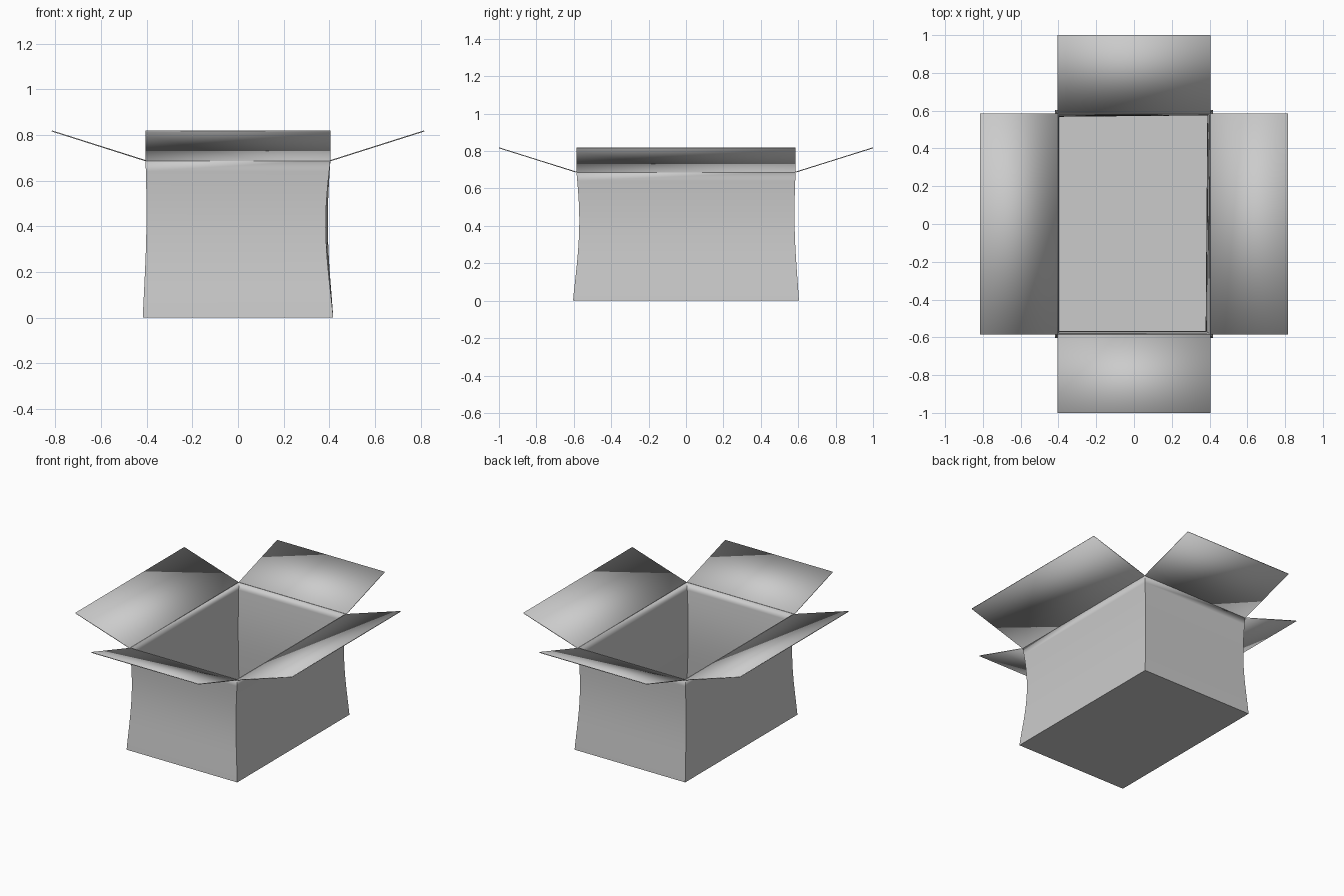
import bpy
import math

if "Cube" in bpy.data.objects:
    bpy.data.objects.remove(bpy.data.objects["Cube"])

THICK = 0.005
HEIGHT = 0.69
STEPS = 14


def add_mesh(name, verts, faces, offset):
    mesh = bpy.data.meshes.new(name)
    mesh.from_pydata(verts, [], faces)
    obj = bpy.data.objects.new(name, mesh)
    bpy.context.collection.objects.link(obj)
    bpy.context.view_layer.objects.active = obj
    obj.select_set(True)
    mod = obj.modifiers.new("card_thickness", 'SOLIDIFY')
    mod.thickness = THICK
    mod.offset = offset
    mod.use_even_offset = True
    bpy.ops.object.shade_smooth_by_angle(angle=math.radians(30))
    obj.select_set(False)
    return obj


# Box body: rectangular rings whose corners sag inward at mid height
# corner: x sign, y sign, inward sag in x, inward sag in y
corners = [(-1, -1, 0.009, 0.023), (1, -1, 0.026, 0.023),
           (1, 1, 0.017, 0.013), (-1, 1, 0.009, 0.021)]
verts, faces = [], []
for i in range(STEPS + 1):
    t = i / STEPS
    bow = math.sin(math.pi * t ** 1.15)
    hx = 0.417 + (0.405 - 0.417) * t
    hy = 0.604 + (0.586 - 0.604) * t
    for sx, sy, dx, dy in corners:
        verts.append((sx * (hx - dx * bow), sy * (hy - dy * bow), HEIGHT * t))
for i in range(STEPS):
    for k in range(4):
        a, b = i * 4 + k, i * 4 + (k + 1) % 4
        faces.append((a, b, b + 4, a + 4))
faces.append((3, 2, 1, 0))
add_mesh("box_body", verts, faces, -1)

# Four open flaps, hinged on the rim and tilted upward
for name, s in (("left_flap", -1), ("right_flap", 1)):
    v = [(s * 0.405, -0.586, HEIGHT), (s * 0.815, -0.586, 0.82),
         (s * 0.815, 0.586, 0.82), (s * 0.405, 0.586, HEIGHT)]
    add_mesh(name, v, [(0, 1, 2, 3)[::s]], -1)
for name, s in (("front_flap", -1), ("back_flap", 1)):
    v = [(-0.405, s * 0.586, HEIGHT), (0.405, s * 0.586, HEIGHT),
         (0.405, s * 1.0, 0.82), (-0.405, s * 1.0, 0.82)]
    add_mesh(name, v, [(0, 1, 2, 3)[::s]], -1)
